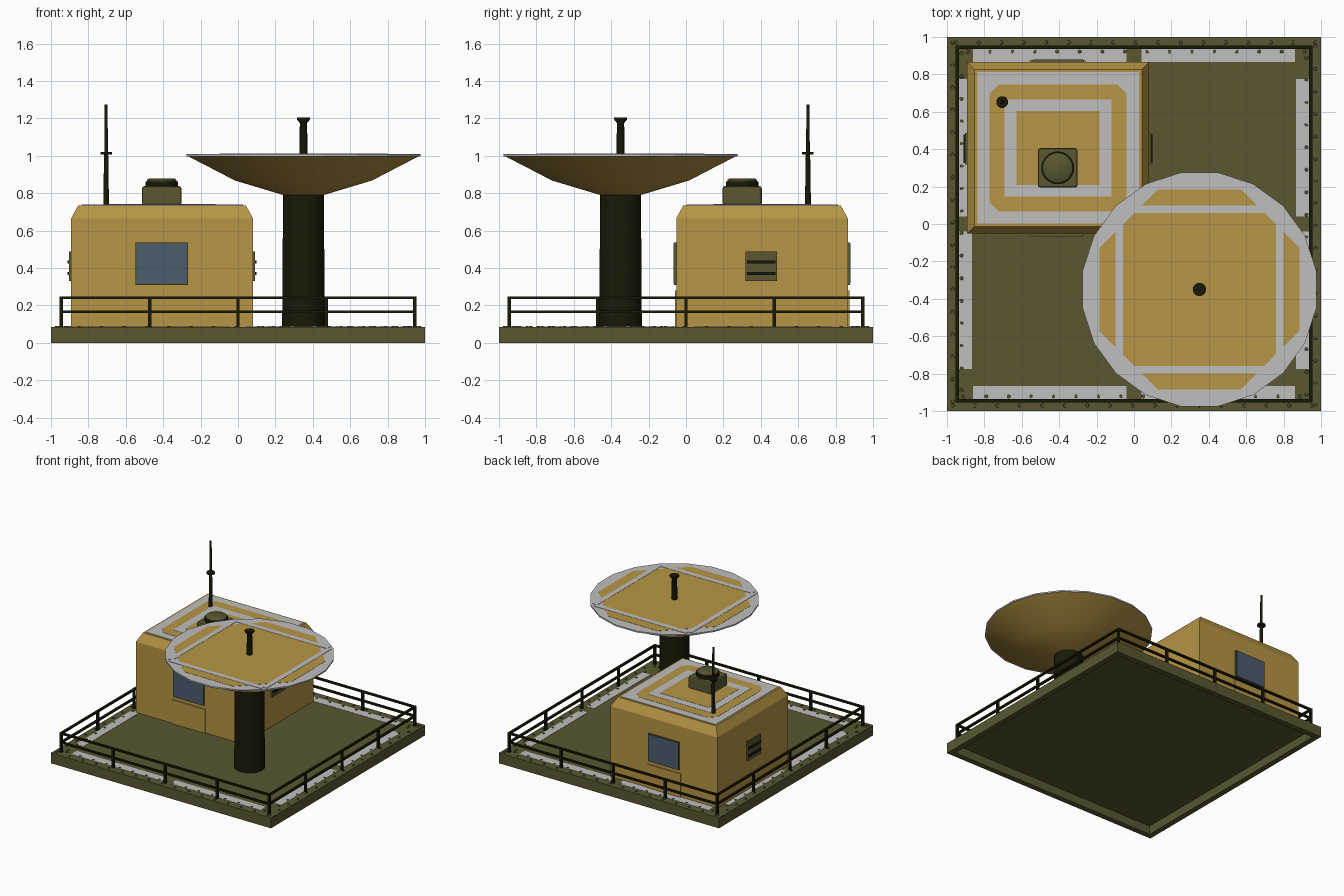
import bpy, bmesh, math
from mathutils import Matrix, Vector

cube = bpy.data.objects.get("Cube")
if cube:
    bpy.data.objects.remove(cube, do_unlink=True)


def material(name, rgb):
    m = bpy.data.materials.new(name)
    m.use_nodes = True
    m.diffuse_color = (*rgb, 1)
    m.node_tree.nodes["Principled BSDF"].inputs["Base Color"].default_value = (*rgb, 1)
    return m


OLIVE = material("olive", (0.1, 0.095, 0.031))
SAND = material("sand", (0.47, 0.3, 0.058))
GREY = material("light grey", (0.52, 0.52, 0.52))
DARK = material("dark olive", (0.01, 0.01, 0.002))
GLASS = material("window blue", (0.068, 0.11, 0.155))


def finish(name, bm, mat, smooth=False):
    bmesh.ops.recalc_face_normals(bm, faces=bm.faces)
    mesh = bpy.data.meshes.new(name)
    bm.to_mesh(mesh)
    bm.free()
    mesh.materials.append(mat)
    ob = bpy.data.objects.new(name, mesh)
    bpy.context.collection.objects.link(ob)
    if smooth:
        bpy.ops.object.select_all(action='DESELECT')
        ob.select_set(True)
        bpy.context.view_layer.objects.active = ob
        bpy.ops.object.shade_smooth_by_angle(angle=math.radians(40))
    return ob


def add_box(bm, lo, hi):
    lo, hi = Vector(lo), Vector(hi)
    mat = Matrix.Translation((lo + hi) / 2) @ Matrix.Diagonal((*(hi - lo), 1))
    return bmesh.ops.create_cube(bm, size=1, matrix=mat)["verts"]


def box(name, lo, hi, mat, bevel=0):
    bm = bmesh.new()
    add_box(bm, lo, hi)
    if bevel:
        bmesh.ops.bevel(bm, geom=bm.edges[:], offset=bevel, segments=2,
                        profile=0.5, affect='EDGES')
    return finish(name, bm, mat)


def prism(name, pts, z0, z1, mat):
    bm = bmesh.new()
    face = bm.faces.new([bm.verts.new((x, y, z0)) for x, y in pts])
    top = bmesh.ops.extrude_face_region(bm, geom=[face])["geom"]
    bmesh.ops.translate(bm, vec=(0, 0, z1 - z0),
                        verts=[v for v in top if isinstance(v, bmesh.types.BMVert)])
    return finish(name, bm, mat)


def ngon(cx, cy, r, n):
    return [(cx + r * math.cos((k + 0.5) * math.tau / n),
             cy + r * math.sin((k + 0.5) * math.tau / n)) for k in range(n)]


def lathe(name, cx, cy, profile, mat, n=24):
    """Stack of rings (radius, height) closed at both ends."""
    bm = bmesh.new()
    rings = [[bm.verts.new((x, y, z)) for x, y in ngon(cx, cy, r, n)] for r, z in profile]
    for a, b in zip(rings, rings[1:]):
        for k in range(n):
            j = (k + 1) % n
            bm.faces.new((a[k], a[j], b[j], b[k]))
    bm.faces.new(rings[0][::-1])
    bm.faces.new(rings[-1])
    return finish(name, bm, mat, smooth=True)


# Deck plate carried by a deeper edge frame, hollow underneath
DECK = 0.085
bm = bmesh.new()
add_box(bm, (-1, -1, 0), (1, 1, DECK))
bm.normal_update()
under = min(bm.faces, key=lambda f: f.calc_center_median().z)
bmesh.ops.inset_region(bm, faces=[under], thickness=0.065)
bmesh.ops.inset_region(bm, faces=[under], thickness=0.0001)
for v in under.verts:
    v.co.z = 0.07
finish("platform", bm, OLIVE)

# Deck markings, bolts and railing, one set per side
stripes, bolts, rails = bmesh.new(), bmesh.new(), bmesh.new()
R = 0.945
for side in range(4):
    turn = Matrix.Rotation(side * math.pi / 2, 4, 'Z')
    end = 0.86 if side % 2 == 0 else 0.775
    for s in (-1, 1):
        a, b = sorted((s * 0.04, s * end))
        vs = add_box(stripes, (a, -0.935, DECK), (b, -0.865, DECK + 0.002))
        bmesh.ops.transform(stripes, matrix=turn, verts=vs)
    for k in range(33):
        y = -0.97 if k % 2 == 0 else -0.922
        place = turn @ Matrix.Translation((-0.97 + 0.06 * k, y, DECK + 0.002))
        bmesh.ops.create_cone(bolts, cap_ends=True, segments=6, radius1=0.011,
                              radius2=0.009, depth=0.006, matrix=place)
    for z in (0.165, 0.24):
        vs = add_box(rails, (-R - 0.009, -R - 0.009, z - 0.007), (R + 0.009, -R + 0.009, z + 0.007))
        bmesh.ops.transform(rails, matrix=turn, verts=vs)
    for k in range(4):
        x = -R + k * R / 2
        vs = add_box(rails, (x - 0.009, -R - 0.009, DECK), (x + 0.009, -R + 0.009, 0.24))
        bmesh.ops.transform(rails, matrix=turn, verts=vs)
finish("deck_stripes", stripes, GREY)
finish("deck_bolts", bolts, OLIVE)
finish("railing", rails, DARK)

# Cabin with sloped roof edges
X0, X1, Y0, Y1 = -0.892, 0.08, -0.052, 0.865
CX, CY = (X0 + X1) / 2, (Y0 + Y1) / 2
ROOF = 0.735
bm = bmesh.new()
add_box(bm, (X0, Y0, DECK), (X1, Y1, 0.665))
bm.normal_update()
top = max(bm.faces, key=lambda f: f.calc_center_median().z)
bmesh.ops.inset_region(bm, faces=[top], thickness=0.054)
for v in top.verts:
    v.co.z = ROOF
finish("cabin", bm, SAND)

# Roof markings as thin nested plates
for i, (hx, hy, cut, mat) in enumerate([(0.432, 0.405, 0, GREY), (0.366, 0.34, 0.05, SAND),
                                        (0.287, 0.26, 0, GREY), (0.222, 0.197, 0, SAND)]):
    if cut:
        pts = [(hx - cut, -hy), (hx, cut - hy), (hx, hy - cut), (hx - cut, hy),
               (cut - hx, hy), (-hx, hy - cut), (-hx, cut - hy), (cut - hx, -hy)]
    else:
        pts = [(hx, -hy), (hx, hy), (-hx, hy), (-hx, -hy)]
    prism(f"roof_marking_{i + 1}", [(CX + x, CY + y) for x, y in pts],
          ROOF - 0.001, ROOF + 0.003 + 0.0015 * i, mat)

# Front and back windows with the panel below each
for name, y, d in (("front", Y0, -1), ("back", Y1, 1)):
    def slab(part, x0, x1, z0, z1, depth, mat):
        a, b = sorted((y - d * 0.005, y + d * depth))
        box(f"{name}_{part}", (x0, a, z0), (x1, b, z1), mat)
    slab("window_frame", -0.547, -0.268, 0.31, 0.537, 0.012, OLIVE)
    slab("window_glass", -0.541, -0.274, 0.316, 0.531, 0.014, GLASS)
    slab("lower_panel", -0.56, -0.26, DECK, 0.28, 0.008, SAND)

# Side vents with dark slats
for name, x, d in (("right", X0, -1), ("left", X1, 1)):
    def slab(part, y0, y1, z0, z1, depth, mat):
        a, b = sorted((x - d * 0.005, x + d * depth))
        box(f"{name}_{part}", (a, y0, z0), (b, y1, z1), mat)
    slab("vent", 0.317, 0.487, 0.33, 0.488, 0.011, OLIVE)
    for k, z in enumerate((0.37, 0.432)):
        slab(f"vent_slat_{k + 1}", 0.325, 0.479, z - 0.008, z + 0.008, 0.02, DARK)

# Roof ventilator
box("ventilator_base", (-0.513, 0.195, ROOF), (-0.302, 0.405, 0.837), OLIVE, bevel=0.012)
lathe("ventilator_collar", -0.408, 0.3, [(0.088, 0.83), (0.088, 0.862)], DARK)
lathe("ventilator_cap", -0.408, 0.3, [(0.08, 0.86), (0.08, 0.87), (0.07, 0.878)], OLIVE)

# Whip antenna
lathe("antenna", -0.705, 0.652, [(0.016, ROOF), (0.012, 1.0), (0.01, 1.03), (0.008, 1.275)], DARK, 10)
lathe("antenna_disc", -0.705, 0.652, [(0.032, 1.007), (0.032, 1.021)], DARK, 12)

# Pedestal, dish and feed
DX, DY = 0.35, -0.35
lathe("pedestal", DX, DY, [(0.115, DECK), (0.11, 0.8)], DARK)
lathe("dish", DX, DY, [(0.11, 0.79), (0.37, 0.867), (0.63, 1.0)], SAND, 20)
prism("dish_rim", ngon(DX, DY, 0.633, 20), 0.997, 1.008, GREY)
prism("dish_face", ngon(DX, DY, 0.535 / math.cos(math.pi / 8), 8), 1.003, 1.0095, SAND)
strips = bmesh.new()
for k in range(4):
    vs = add_box(strips, (-0.42, 0.408, 1.005), (0.42, 0.45, 1.011))
    bmesh.ops.transform(strips, verts=vs, matrix=Matrix.Translation((DX, DY, 0))
                        @ Matrix.Rotation(k * math.pi / 2, 4, 'Z'))
finish("dish_strips", strips, GREY)
lathe("feed", DX, DY, [(0.022, 1.0), (0.02, 1.175), (0.036, 1.195), (0.036, 1.205)], DARK, 16)
